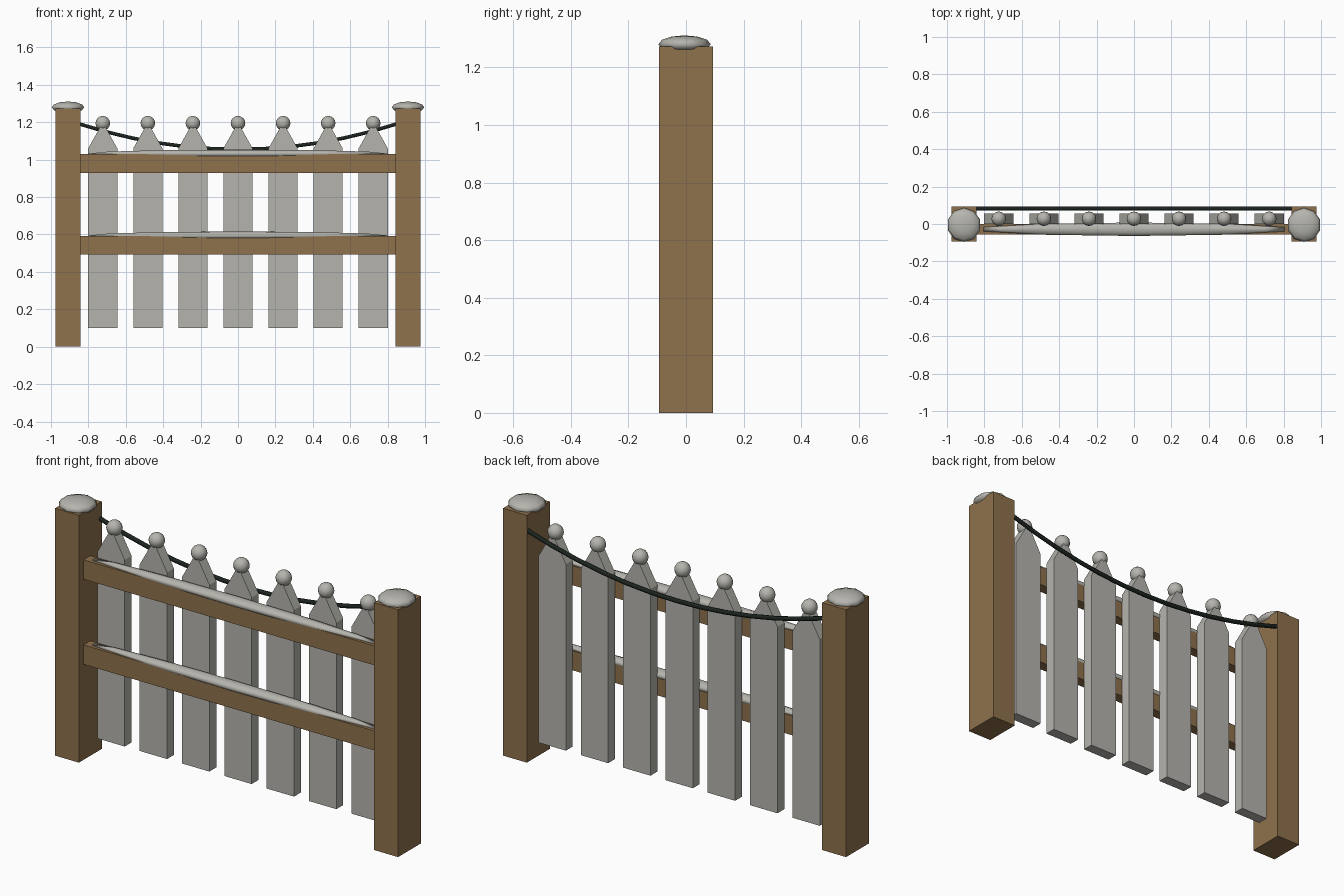
import bpy
import bmesh
from mathutils import Matrix

cube = bpy.data.objects.get("Cube")
if cube:
    bpy.data.objects.remove(cube, do_unlink=True)


def material(name, srgb):
    lin = [(c / 255 / 12.92) if c < 11 else ((c / 255 + 0.055) / 1.055) ** 2.4 for c in srgb]
    mat = bpy.data.materials.new(name)
    mat.use_nodes = True
    mat.diffuse_color = (*lin, 1)
    mat.node_tree.nodes["Principled BSDF"].inputs["Base Color"].default_value = (*lin, 1)
    return mat


WOOD = material("brown wood", (143, 113, 77))
GREY = material("pale grey", (181, 180, 173))
DARK = material("dark wire", (28, 36, 31))


def finish(name, bm, mat, smooth=False):
    bmesh.ops.recalc_face_normals(bm, faces=bm.faces)
    for f in bm.faces:
        f.smooth = smooth
    mesh = bpy.data.meshes.new(name)
    bm.to_mesh(mesh)
    bm.free()
    mesh.materials.append(mat)
    obj = bpy.data.objects.new(name, mesh)
    bpy.context.collection.objects.link(obj)
    return obj


def box(name, low, high, mat):
    bm = bmesh.new()
    bmesh.ops.create_cube(bm, size=1)
    for v in bm.verts:
        v.co = [(a + b) / 2 + c * (b - a) for a, b, c in zip(low, high, v.co)]
    return finish(name, bm, mat)


def ellipsoid(name, centre, radii, mat, segments=10, rings=6):
    bm = bmesh.new()
    bmesh.ops.create_uvsphere(bm, u_segments=segments, v_segments=rings, radius=1)
    bm.transform(Matrix.Translation(centre) @ Matrix.Diagonal((*radii, 1)))
    return finish(name, bm, mat, smooth=True)


def picket(name, x):
    # Pointed board extruded front to back
    half, bottom, shoulder, tip = 0.078, 0.1, 1.06, 1.2
    bm = bmesh.new()
    outline = [(-half, bottom), (half, bottom), (half, shoulder), (0, tip), (-half, shoulder)]
    face = bm.faces.new([bm.verts.new((x + px, 0, z)) for px, z in outline])
    side = bmesh.ops.extrude_face_region(bm, geom=[face])["geom"]
    bmesh.ops.translate(bm, vec=(0, 0.056, 0),
                        verts=[g for g in side if isinstance(g, bmesh.types.BMVert)])
    return finish(name, bm, GREY)


# Posts with rounded caps
for side, s in (("right", -1), ("left", 1)):
    x = s * 0.909
    box(f"{side}_post", (x - 0.068, -0.093, 0), (x + 0.068, 0.093, 1.273), WOOD)
    ellipsoid(f"{side}_post_cap", (x, -0.005, 1.28), (0.091, 0.091, 0.031), GREY)

# Rails with soft mounds along their tops
for level, top in (("lower", 0.592), ("upper", 1.03)):
    box(f"{level}_rail", (-0.845, -0.056, top - 0.1), (0.845, 0, top), WOOD)
    ellipsoid(f"{level}_rail_mound", (0, -0.028, top + 0.002), (0.845, 0.036, 0.022), GREY)

# Pickets with ball finials
for i in range(7):
    x = (i - 3) * 0.241
    picket(f"picket_{i + 1}", x)
    ellipsoid(f"picket_ball_{i + 1}", (x, 0.028, 1.195), (0.039, 0.039, 0.039), GREY, 12, 8)

# Sagging wire between the posts
curve = bpy.data.curves.new("wire", "CURVE")
curve.dimensions = "3D"
curve.bevel_depth = 0.011
curve.bevel_resolution = 1
curve.use_fill_caps = True
spline = curve.splines.new("POLY")
steps = 12
spline.points.add(steps)
for i, p in enumerate(spline.points):
    t = 2 * i / steps - 1
    p.co = (t * 0.845, 0.082, 1.055 + 0.135 * t * t, 1)
spline.use_smooth = True
curve.materials.append(DARK)
wire = bpy.data.objects.new("wire", curve)
bpy.context.collection.objects.link(wire)
